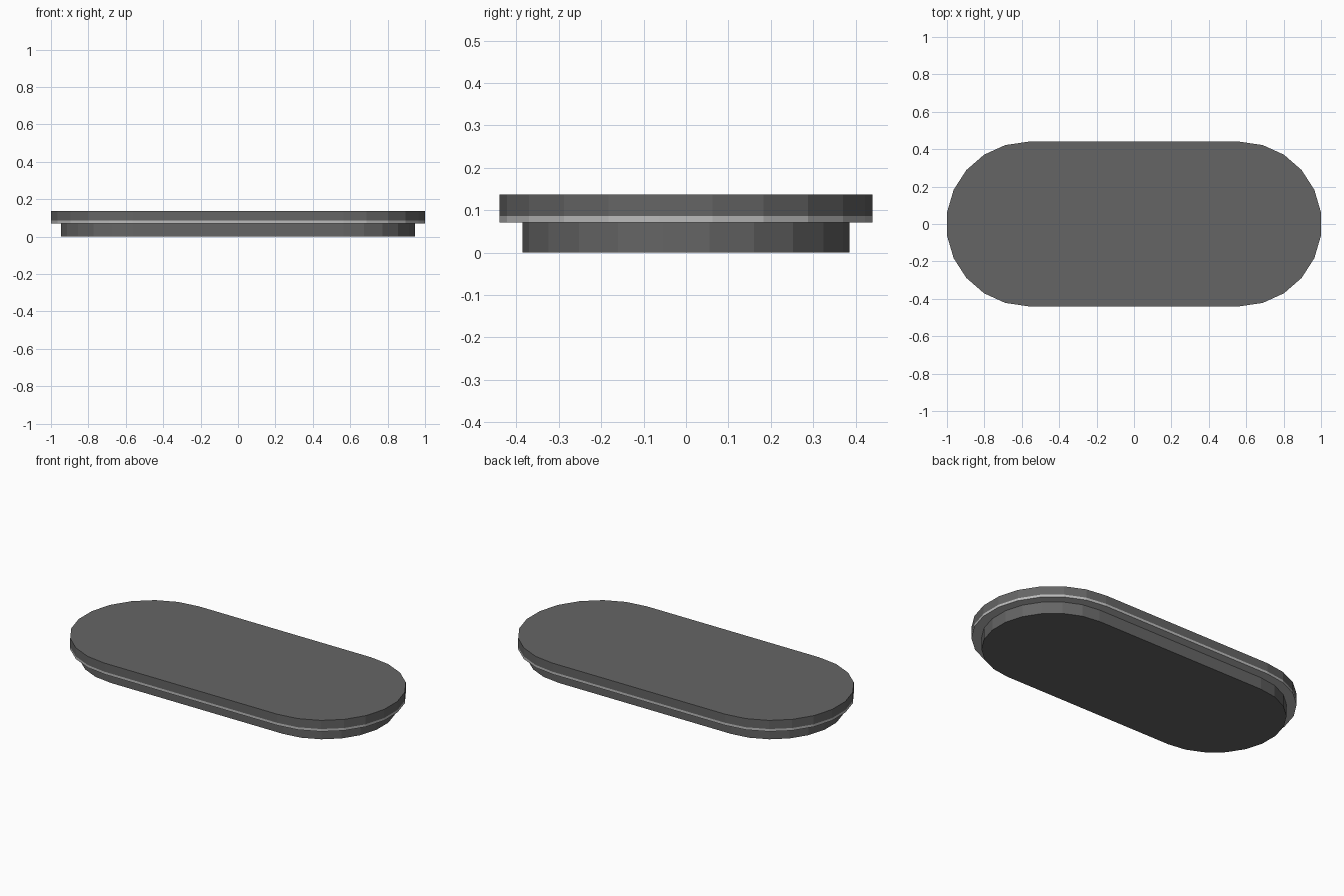
import bpy, bmesh, math

if "Cube" in bpy.data.objects:
    bpy.data.objects.remove(bpy.data.objects["Cube"])

SEGMENTS = 11      # facets per rounded end
STRAIGHT = 0.564   # half length of the straight sides


def material(name, value):
    mat = bpy.data.materials.new(name)
    mat.diffuse_color = (value, value, value, 1)
    mat.use_nodes = True
    mat.node_tree.nodes["Principled BSDF"].inputs["Base Color"].default_value = mat.diffuse_color
    return mat


def stadium(name, radius, z0, z1, mat):
    """Flat-shaded slab with two straight sides and two rounded ends."""
    bm = bmesh.new()
    verts = []
    for side in (1, -1):
        for i in range(SEGMENTS + 1):
            a = -math.pi / 2 + math.pi * i / SEGMENTS
            x = side * (STRAIGHT + radius * math.cos(a))
            verts.append(bm.verts.new((x, side * radius * math.sin(a), z0)))
    bottom = bm.faces.new(verts)
    ext = bmesh.ops.extrude_face_region(bm, geom=[bottom], use_keep_orig=True)
    top = [g for g in ext["geom"] if isinstance(g, bmesh.types.BMVert)]
    bmesh.ops.translate(bm, vec=(0, 0, z1 - z0), verts=top)
    bmesh.ops.recalc_face_normals(bm, faces=bm.faces)
    mesh = bpy.data.meshes.new(name)
    bm.to_mesh(mesh)
    bm.free()
    mesh.materials.append(mat)
    obj = bpy.data.objects.new(name, mesh)
    bpy.context.collection.objects.link(obj)
    return obj


dark = material("dark_grey", 0.13)
light = material("light_grey", 0.5)

# Recessed base
stadium("base", 0.386, 0.0, 0.071, dark)
# Light trim band along the lower edge of the slab
stadium("trim_band", 0.44, 0.071, 0.086, light)
# Overhanging top slab
stadium("top_slab", 0.44, 0.086, 0.137, dark)
